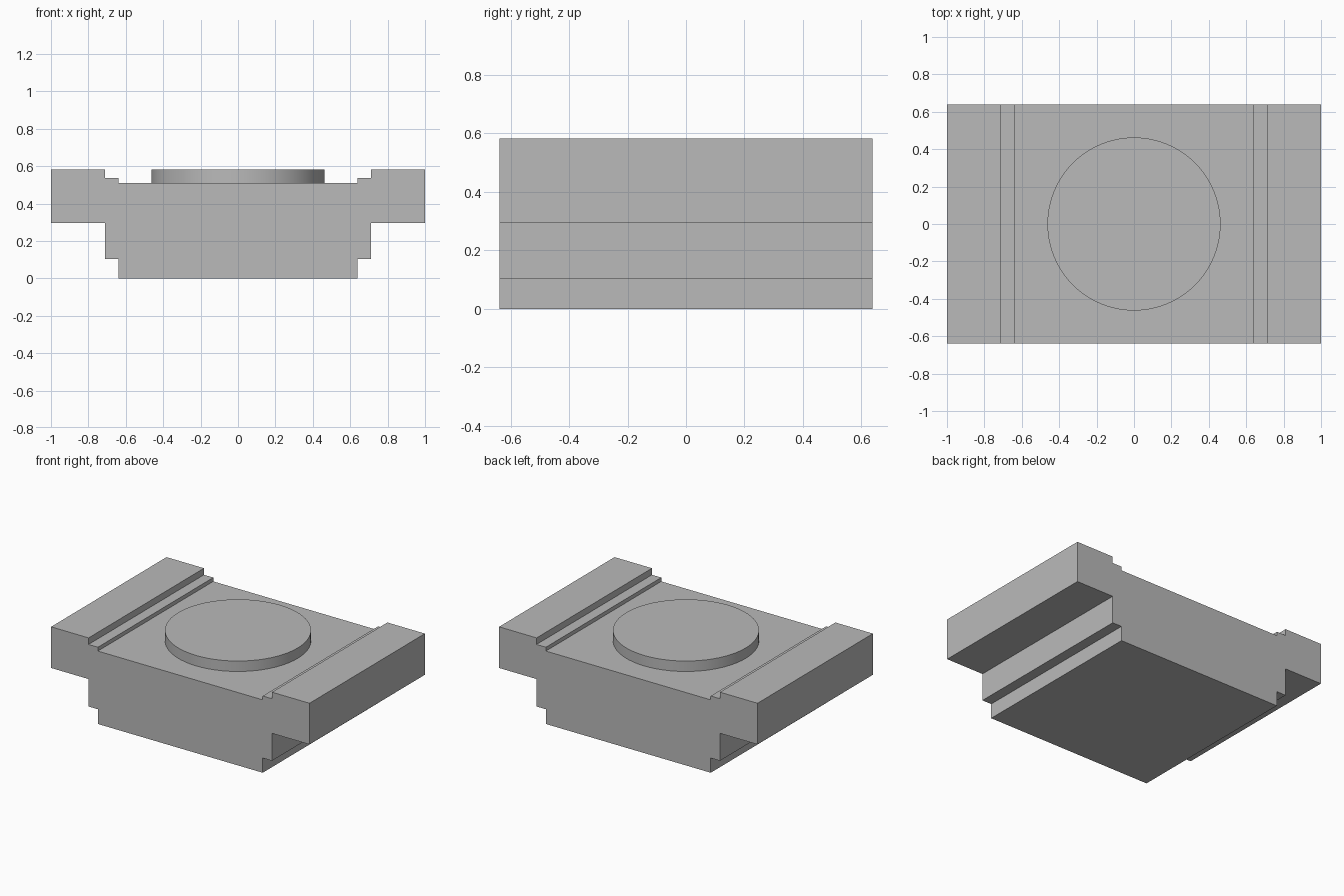
import bpy
import bmesh

cube = bpy.data.objects.get("Cube")
if cube:
    bpy.data.objects.remove(cube, do_unlink=True)

HALF_DEPTH = 0.638
TOP, FLOOR = 0.583, 0.51

grey = bpy.data.materials.new("plain grey")
grey.use_nodes = True
colour = (0.49, 0.49, 0.49, 1)
grey.diffuse_color = colour
grey.node_tree.nodes["Principled BSDF"].inputs["Base Color"].default_value = colour


def add_object(name, bm):
    bmesh.ops.recalc_face_normals(bm, faces=bm.faces)
    mesh = bpy.data.meshes.new(name)
    bm.to_mesh(mesh)
    bm.free()
    mesh.materials.append(grey)
    obj = bpy.data.objects.new(name, mesh)
    bpy.context.collection.objects.link(obj)
    return obj


# Stepped block: half outline in x and z, mirrored, then extruded along y
half = [(0.638, 0), (0.638, 0.103), (0.71, 0.103), (0.71, 0.295), (1, 0.295),
        (1, TOP), (0.71, TOP), (0.71, 0.537), (0.638, 0.537), (0.638, FLOOR)]
outline = half + [(-x, z) for x, z in reversed(half)]
bm = bmesh.new()
face = bm.faces.new([bm.verts.new((x, -HALF_DEPTH, z)) for x, z in outline])
extruded = bmesh.ops.extrude_face_region(bm, geom=[face])["geom"]
bmesh.ops.translate(bm, vec=(0, 2 * HALF_DEPTH, 0),
                    verts=[v for v in extruded if isinstance(v, bmesh.types.BMVert)])
add_object("stepped_block", bm)

# Raised round disc, sitting on the channel floor
bm = bmesh.new()
bmesh.ops.create_cone(bm, cap_ends=True, segments=64, radius1=0.463,
                      radius2=0.463, depth=TOP - FLOOR)
bmesh.ops.translate(bm, vec=(0, 0, (TOP + FLOOR) / 2), verts=bm.verts)
disc = add_object("round_disc", bm)
bpy.ops.object.select_all(action="DESELECT")
disc.select_set(True)
bpy.context.view_layer.objects.active = disc
bpy.ops.object.shade_smooth_by_angle()
